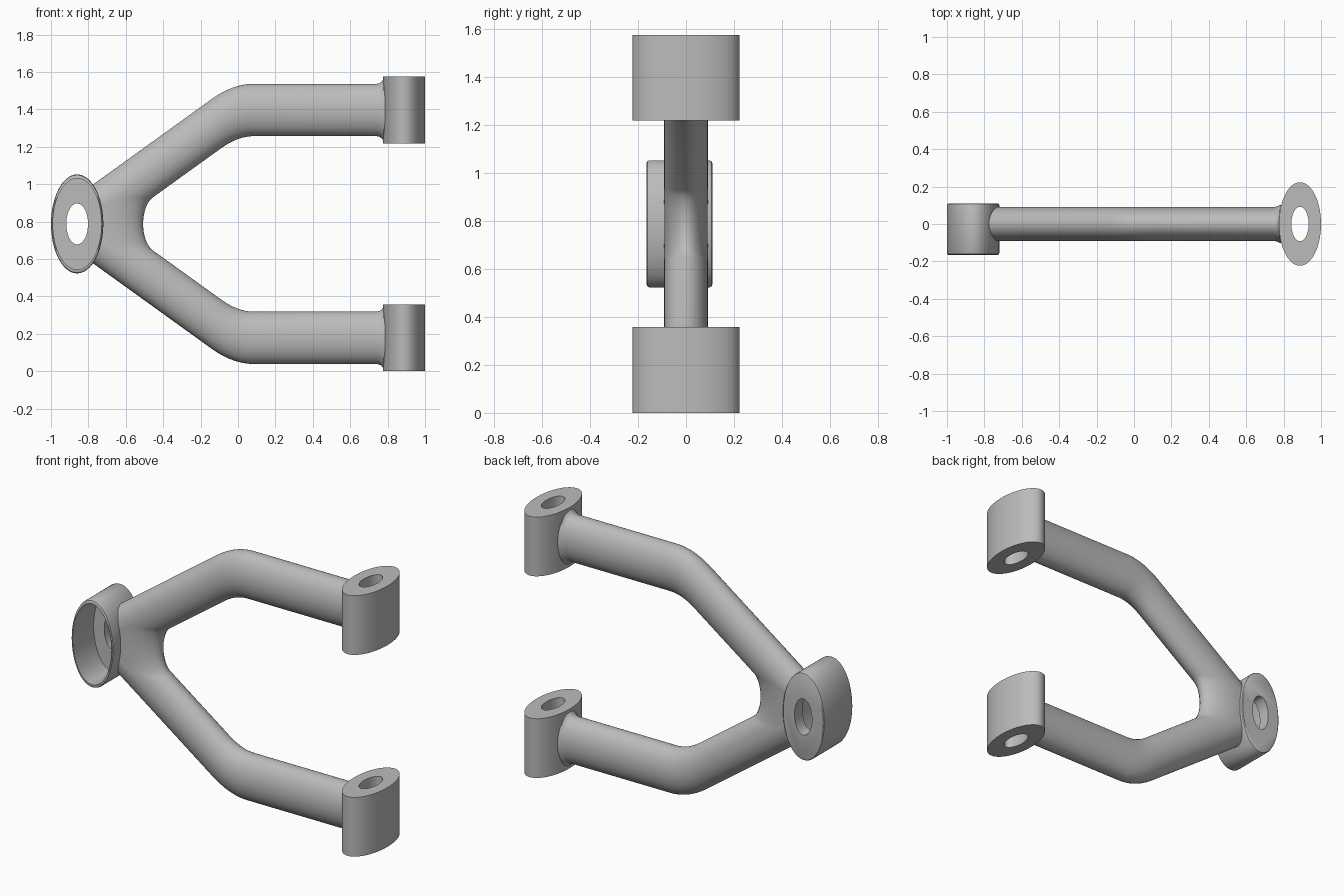
import bpy, bmesh
from math import sin, cos, pi, sqrt, atan
from mathutils import Vector

cube = bpy.data.objects.get("Cube")
if cube:
    bpy.data.objects.remove(cube, do_unlink=True)

MID = 0.7875       # height of the symmetry plane
STRETCH = 1.89     # vertical stretch of the arm and cup sections
HUB_X = -0.86      # ball cup axis, where the arm centre lines meet
ARM_Z = 0.609 / STRETCH
BEND_X = -0.014
TUBE, DEPTH = 0.074, 0.091
ANGLE = atan(ARM_Z / (BEND_X - HUB_X))
SEGS = 64

grey = bpy.data.materials.new("plain grey metal")
grey.use_nodes = True
grey.diffuse_color = (0.5, 0.5, 0.5, 1)
grey.node_tree.nodes["Principled BSDF"].inputs["Base Color"].default_value = (0.5, 0.5, 0.5, 1)


def loft(name, rings, cyclic=False):
    """Skin a list of equal rings; cap the ends or join them up."""
    bm = bmesh.new()
    loops = [[bm.verts.new(p) for p in ring] for ring in rings]
    n = len(loops[0])
    pairs = list(zip(loops, loops[1:]))
    if cyclic:
        pairs.append((loops[-1], loops[0]))
    else:
        bm.faces.new(loops[0])
        bm.faces.new(loops[-1])
    for a, b in pairs:
        for i in range(n):
            j = (i + 1) % n
            bm.faces.new((a[i], a[j], b[j], b[i]))
    bmesh.ops.recalc_face_normals(bm, faces=bm.faces)
    mesh = bpy.data.meshes.new(name)
    bm.to_mesh(mesh)
    bm.free()
    mesh.materials.append(grey)
    obj = bpy.data.objects.new(name, mesh)
    bpy.context.collection.objects.link(obj)
    return obj


def point(x, y, z):
    return Vector((x, y, MID + z * STRETCH))


def turns():
    return [2 * pi * i / SEGS for i in range(SEGS)]


def disc_y(r, y):
    return [point(HUB_X + r * cos(a), y, r * sin(a)) for a in turns()]


def arm(name, side):
    """Bent tube from the hub to a bushing, flared at its far end."""
    p0 = Vector((-0.115, ARM_Z - 0.101 * ARM_Z / (BEND_X - HUB_X)))
    p1, p2 = Vector((BEND_X, ARM_Z)), Vector((0.085, ARM_Z))
    path = [(Vector((HUB_X, 0)), 1)]
    for i in range(13):
        t = i / 12
        path.append((p0 * (1 - t) ** 2 + p1 * 2 * t * (1 - t) + p2 * t * t, 1))
    for x, f in ((0.74, 1), (0.755, 1.02), (0.767, 1.07), (0.777, 1.17), (0.83, 1.18)):
        path.append((Vector((x, ARM_Z)), f))
    rings = []
    for i, (p, f) in enumerate(path):
        t = (path[min(i + 1, len(path) - 1)][0] - path[max(i - 1, 0)][0]).normalized()
        if i <= 1:
            t = Vector((cos(ANGLE), sin(ANGLE)))
        rings.append([point(p.x - t.y * TUBE * f * cos(a),
                            DEPTH * (1 + 0.6 * (f - 1)) * sin(a),
                            side * (p.y + t.x * TUBE * f * cos(a))) for a in turns()])
    return loft(name, rings)


def web(name, radius=0.08, levels=16):
    """Rounded fillet filling the crotch between the two arms."""
    rings = []
    for k in range(levels + 1):
        s = -cos(pi * k / levels) * 0.995
        reach = (TUBE * sqrt(1 - s * s) + radius) / sin(ANGLE)
        ring = [point(HUB_X, s * DEPTH, 0)]
        for i in range(17):
            a = (pi / 2 - ANGLE) * (i / 8 - 1)
            ring.append(point(HUB_X + reach - radius * cos(a), s * DEPTH, radius * sin(a)))
        rings.append(ring)
    return loft(name, rings)


def smooth(obj):
    bpy.ops.object.select_all(action='DESELECT')
    obj.select_set(True)
    bpy.context.view_layer.objects.active = obj
    bpy.ops.object.shade_smooth_by_angle(angle=0.6)


# Ball cup, then arms and web merged into it
body = loft("wishbone_body", [disc_y(r, y) for r, y in
            ((0.133, -0.165), (0.138, -0.161), (0.14, -0.153),
             (0.14, 0.099), (0.138, 0.106), (0.133, 0.11))])
helpers = [(arm("upper_arm", 1), 'UNION'), (arm("lower_arm", -1), 'UNION'),
           (web("crotch_web"), 'UNION')]

# Stepped cutter: wide socket from the front, narrow hole out the back
helpers.append((loft("socket_cutter", [disc_y(r, y) for r, y in
                ((0.129, -0.3), (0.129, 0.035), (0.058, 0.035), (0.058, 0.3))]), 'DIFFERENCE'))

for tool, operation in helpers:
    mod = body.modifiers.new(tool.name, 'BOOLEAN')
    mod.object, mod.operation, mod.solver = tool, operation, 'EXACT'
bpy.context.view_layer.update()
merged = bpy.data.meshes.new_from_object(
    body.evaluated_get(bpy.context.evaluated_depsgraph_get()))
body.modifiers.clear()
body.data = merged
for tool, _ in helpers:
    bpy.data.objects.remove(tool, do_unlink=True)
smooth(body)

# Oval bushings with through holes
for name, low in (("lower_bushing", 0.0), ("upper_bushing", 1.2175)):
    rings = [[Vector((0.8875 + rx * cos(a), ry * sin(a), low + z)) for a in turns()]
             for rx, ry, z in ((0.1125, 0.223, 0), (0.1125, 0.223, 0.3575),
                               (0.046, 0.092, 0.3575), (0.046, 0.092, 0))]
    smooth(loft(name, rings, cyclic=True))
